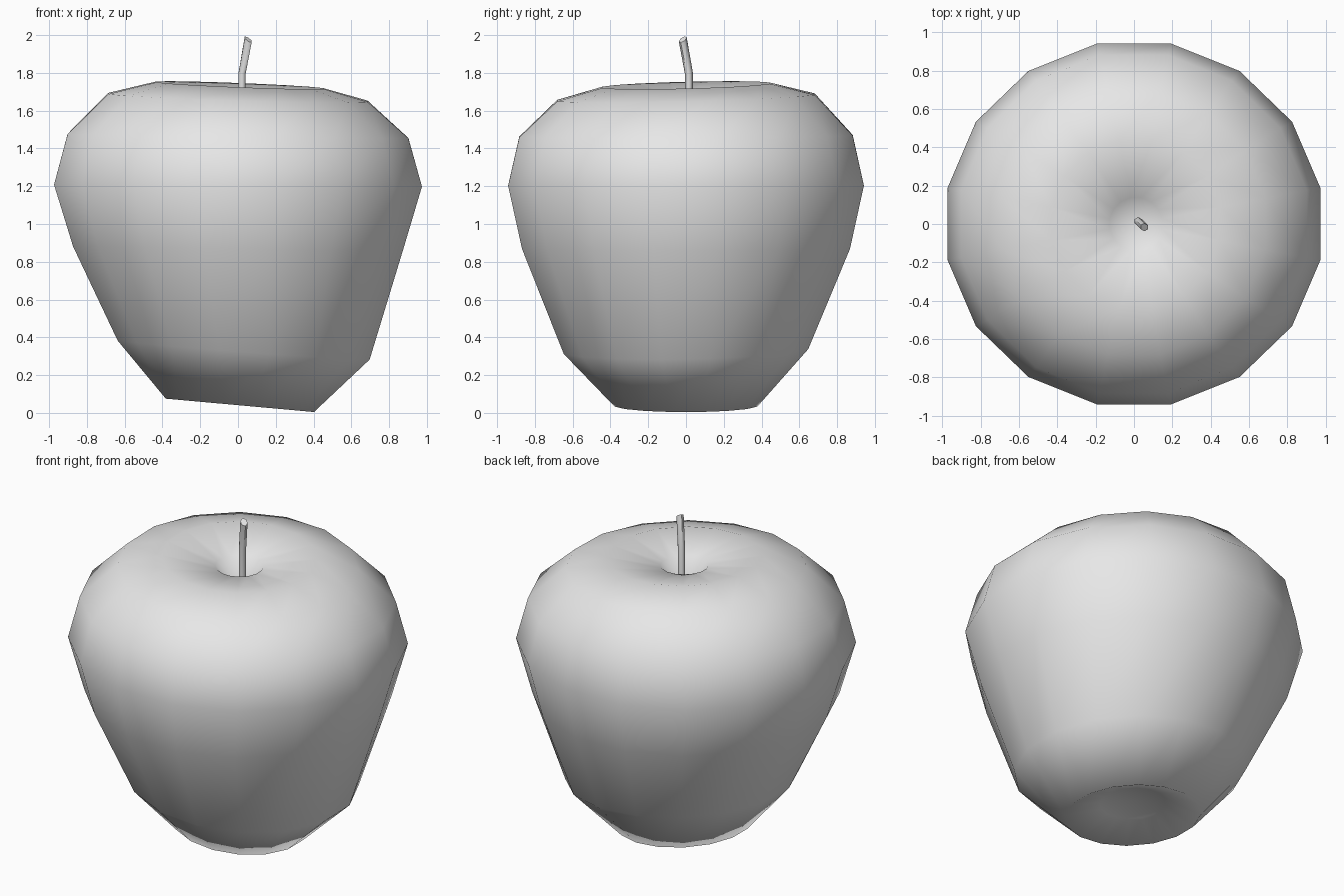
import bpy, bmesh, math
from mathutils import Vector

cube = bpy.data.objects.get("Cube")
if cube:
    bpy.data.objects.remove(cube, do_unlink=True)

grey = bpy.data.materials.new("light grey")
grey.use_nodes = True
colour = (0.8, 0.8, 0.8, 1)
grey.diffuse_color = colour
grey.node_tree.nodes["Principled BSDF"].inputs["Base Color"].default_value = colour


def bridge(bm, lower, upper):
    n = len(lower)
    for i in range(n):
        j = (i + 1) % n
        bm.faces.new((lower[i], lower[j], upper[j], upper[i]))


def finish(bm, name, angle):
    bmesh.ops.recalc_face_normals(bm, faces=bm.faces)
    mesh = bpy.data.meshes.new(name)
    bm.to_mesh(mesh)
    bm.free()
    mesh.materials.append(grey)
    ob = bpy.data.objects.new(name, mesh)
    bpy.context.collection.objects.link(ob)
    bpy.ops.object.select_all(action="DESELECT")
    ob.select_set(True)
    bpy.context.view_layer.objects.active = ob
    bpy.ops.object.shade_smooth_by_angle(angle=math.radians(angle))
    return ob


def ring(bm, sides, centre, rx, ry, tilt_x, tilt_y):
    verts = []
    for i in range(sides):
        a = math.tau * (i + 0.5) / sides
        x, y = rx * math.cos(a), ry * math.sin(a)
        offset = Vector((x, y, tilt_x * x + tilt_y * y))
        verts.append(bm.verts.new(Vector(centre) + offset))
    return verts


# Fruit body: slightly tilted rings (centre x, radius x, radius y, z, tilt x, tilt y)
BODY = [
    (0.01, 0.19, 0.19, 0.12, -0.06, 0),
    (0.01, 0.40, 0.385, 0.04, -0.09, 0),
    (0.03, 0.68, 0.66, 0.335, -0.075, 0.02),
    (0, 0.89, 0.885, 0.87, -0.012, 0),
    (0, 0.993, 0.96, 1.203, -0.005, 0),
    (0, 0.92, 0.90, 1.465, -0.012, 0.005),
    (0, 0.70, 0.695, 1.67, -0.03, 0.025),
    (0.01, 0.45, 0.45, 1.735, -0.04, 0.025),
    (0.01, 0.14, 0.14, 1.68, -0.03, 0.02),
]
bm = bmesh.new()
rings = [ring(bm, 16, (cx, 0, z), rx, ry, tx, ty) for cx, rx, ry, z, tx, ty in BODY]
for lower, upper in zip(rings, rings[1:]):
    bridge(bm, lower, upper)
# Dimples close to a single point at both ends
for loop, z in ((rings[0], 0.14), (rings[-1], 1.54)):
    pole = bm.verts.new((0.01, 0, z))
    for i in range(16):
        bm.faces.new((loop[i], loop[(i + 1) % 16], pole))
finish(bm, "fruit_body", 180)

# Bent stem with a slanted cut end
STEM = [
    ((0.02, 0.015, 1.5), 0, 0),
    ((0.022, 0.015, 1.8), -0.2, 0.2),
    ((0.054, -0.017, 1.977), -0.6, 0.5),
]
bm = bmesh.new()
rings = [ring(bm, 6, c, 0.021, 0.021, tx, ty) for c, tx, ty in STEM]
for lower, upper in zip(rings, rings[1:]):
    bridge(bm, lower, upper)
bm.faces.new(rings[0])
bm.faces.new(rings[-1])
finish(bm, "stem", 61)
